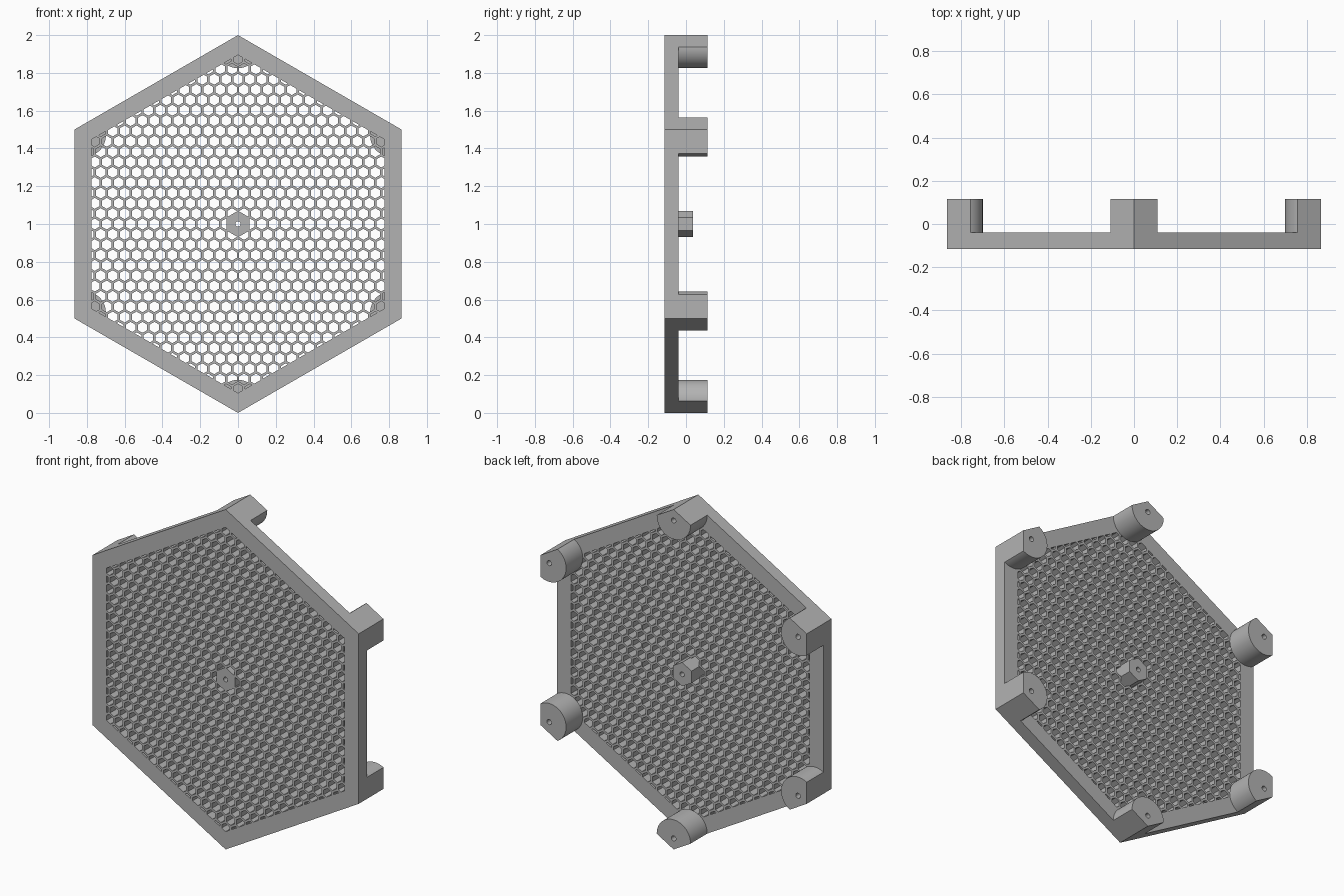
import bpy, bmesh, math
from mathutils import Vector

if "Cube" in bpy.data.objects:
    bpy.data.objects.remove(bpy.data.objects["Cube"])

FRONT, PLATE_BACK, BOSS_BACK, POST_BACK = -0.115, -0.04, 0.036, 0.115
INNER_APOTHEM = 0.775      # honeycomb area
BOSS_R = 0.07
PITCH = 0.0632             # honeycomb spacing
HOLE_R = 0.029
POST_D, POST_R = 0.935, 0.11
CENTRE = Vector((0, 1))

grey = bpy.data.materials.new("grey plastic")
grey.diffuse_color = (0.45, 0.45, 0.45, 1)
grey.use_nodes = True
grey.node_tree.nodes["Principled BSDF"].inputs["Base Color"].default_value = grey.diffuse_color


def polar(r, deg):
    a = math.radians(deg)
    return Vector((r * math.cos(a), r * math.sin(a)))


def ngon(c, r, n, start=30):
    return [c + polar(r, start + 360 * i / n) for i in range(n)]


def clip(poly, normal, limit):
    """Keep the part of a convex polygon where p.normal <= limit."""
    out = []
    for p, q in zip(poly, poly[1:] + poly[:1]):
        a, b = p.dot(normal) - limit, q.dot(normal) - limit
        if a <= 0:
            out.append(p)
        if a * b < 0:
            out.append(p.lerp(q, a / (a - b)))
    return out


def area(poly):
    return abs(sum(p.cross(q) for p, q in zip(poly, poly[1:] + poly[:1]))) / 2


def prism(name, loops, y0, y1, smooth=False):
    """Extrude an outline with holes (x, z) from depth y0 to y1."""
    cu = bpy.data.curves.new(name, 'CURVE')
    cu.dimensions, cu.fill_mode, cu.extrude = '2D', 'BOTH', (y1 - y0) / 2
    for loop in loops:
        sp = cu.splines.new('POLY')
        sp.points.add(len(loop) - 1)
        for pt, p in zip(sp.points, loop):
            pt.co = (p.x, p.y, 0, 1)
        sp.use_cyclic_u = True
    ob = bpy.data.objects.new(name, cu)
    bpy.context.collection.objects.link(ob)
    bpy.ops.object.select_all(action='DESELECT')
    ob.select_set(True)
    bpy.context.view_layer.objects.active = ob
    bpy.ops.object.convert(target='MESH')
    ob = bpy.context.object
    ob.rotation_euler.x = math.pi / 2
    ob.location = (0, (y0 + y1) / 2, CENTRE.y)
    bm = bmesh.new()
    bm.from_mesh(ob.data)
    bmesh.ops.remove_doubles(bm, verts=bm.verts, dist=1e-5)
    bmesh.ops.recalc_face_normals(bm, faces=bm.faces)
    for f in bm.faces:
        f.smooth = False
    bm.to_mesh(ob.data)
    bm.free()
    ob.data.materials.clear()
    ob.data.materials.append(grey)
    if smooth:
        bpy.ops.object.shade_smooth_by_angle()
    return ob


# Honeycomb holes, trimmed by the frame and by the central boss
origin = Vector((0, 0))
sides = [polar(1, 60 * i) for i in range(6)]
holes = []
for row in range(-17, 18):
    for col in range(-14, 15):
        c = Vector(((col + (row % 2) / 2) * PITCH, row * PITCH * math.sqrt(3) / 2))
        if c.length < 0.01:
            continue
        hole = ngon(c, HOLE_R, 6)
        for n in sides:
            if hole:
                hole = clip(hole, n, INNER_APOTHEM)
        if hole and c.length < PITCH * 1.1:
            hole = clip(hole, -c.normalized(), -BOSS_R * math.cos(math.pi / 6))
        if len(hole) > 2 and area(hole) > 2e-5:
            holes.append(hole)

# Perforated plate with its solid rim
bore = ngon(origin, 0.014, 16)
prism("honeycomb_plate", [ngon(origin, 1, 6), bore] + holes, FRONT, PLATE_BACK)

# Central hexagonal boss
prism("centre_boss", [ngon(origin, BOSS_R, 6), bore], PLATE_BACK, BOSS_BACK)

# Corner posts: round inside, trimmed flush with the outer edges
for i in range(6):
    c = polar(POST_D, 30 + 60 * i)
    outline = ngon(c, POST_R, 64)
    for n in sides:
        outline = clip(outline, n, math.cos(math.pi / 6))
    prism("corner_post_%d" % (i + 1), [outline, ngon(c, 0.015, 16)],
          PLATE_BACK, POST_BACK, smooth=True)
